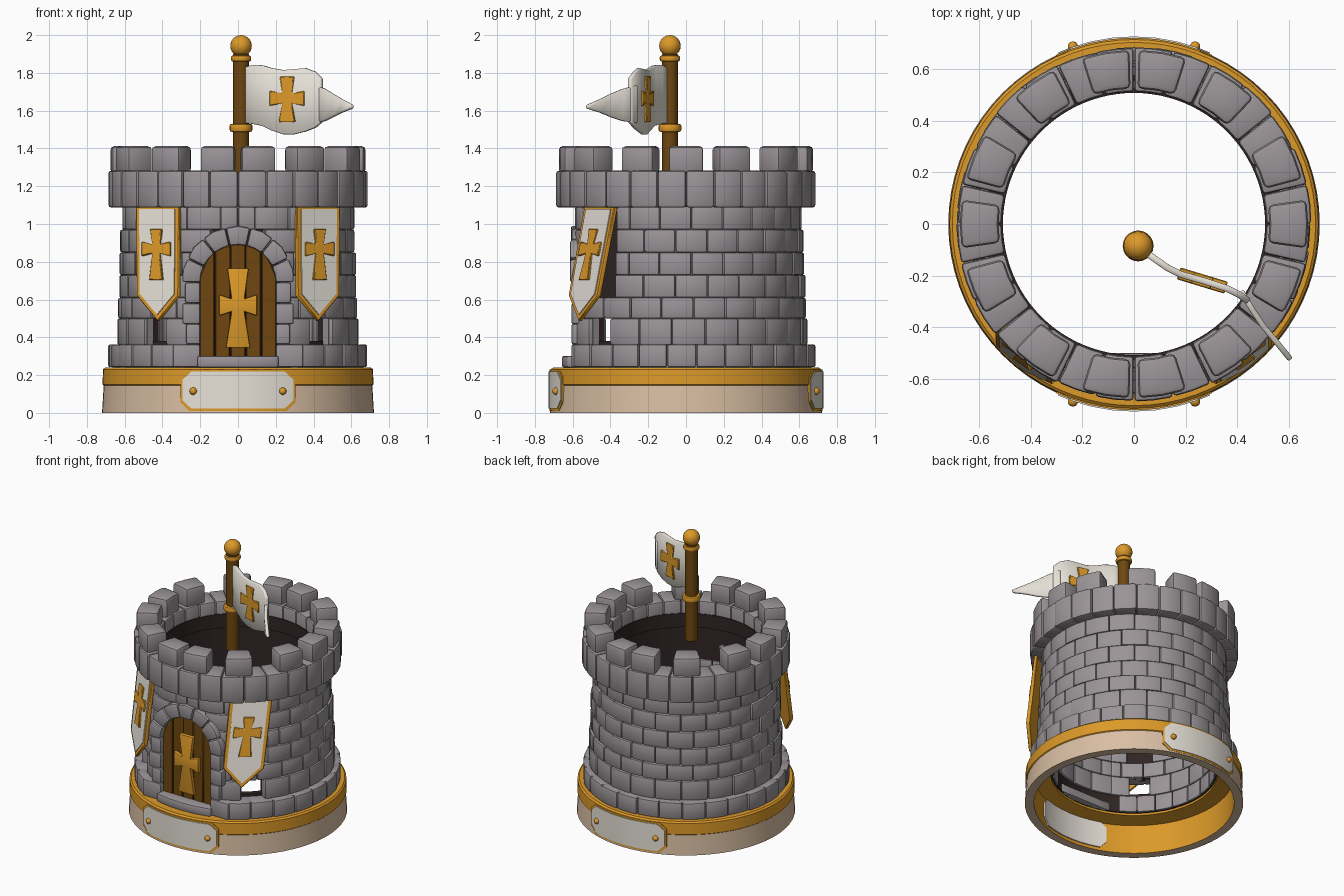
import bpy, bmesh, math, random
from mathutils import Vector as Vec

if "Cube" in bpy.data.objects:
    bpy.data.objects.remove(bpy.data.objects["Cube"])

random.seed(4)
rad = math.radians


def material(name, r, g, b):
    m = bpy.data.materials.new(name)
    m.diffuse_color = (r, g, b, 1)
    m.use_nodes = True
    m.node_tree.nodes["Principled BSDF"].inputs["Base Color"].default_value = m.diffuse_color
    return m


STONE = material("grey_stone", .325, .296, .312)
GOLD = material("gold", .72, .32, .022)
CREAM = material("tan_base", .70, .52, .37)
WHITE = material("off_white_cloth", .83, .785, .71)
WOOD = material("brown_wood", .155, .062, .005)
DARK = material("dark_interior", .03, .018, .018)


def finish(name, bm, mats, bevel=0, segs=2, angle=40):
    bmesh.ops.recalc_face_normals(bm, faces=bm.faces)
    if bevel:
        edges = [e for e in bm.edges if len(e.link_faces) == 2 and e.calc_face_angle() > rad(30)]
        bmesh.ops.bevel(bm, geom=edges, offset=bevel, segments=segs, affect='EDGES',
                        profile=.5, clamp_overlap=True)
    me = bpy.data.meshes.new(name)
    bm.to_mesh(me)
    bm.free()
    for m in mats:
        me.materials.append(m)
    ob = bpy.data.objects.new(name, me)
    bpy.context.collection.objects.link(ob)
    bpy.ops.object.select_all(action='DESELECT')
    bpy.context.view_layer.objects.active = ob
    ob.select_set(True)
    bpy.ops.object.shade_smooth_by_angle(angle=rad(angle))
    return ob


def loft(bm, rings, closed=False, mats=None):
    """Skin a list of equal point loops; cap the ends unless closed."""
    vs = [[bm.verts.new(p) for p in ring] for ring in rings]
    n, k = len(vs), len(vs[0])
    for i in range(n if closed else n - 1):
        a, b = vs[i], vs[(i + 1) % n]
        for j in range(k):
            f = bm.faces.new((a[j], a[(j + 1) % k], b[(j + 1) % k], b[j]))
            if mats:
                f.material_index = mats[j]
    if not closed:
        bm.faces.new(vs[0])
        bm.faces.new(vs[-1])


def prism(bm, pts, n0, n1, o=(0, 0, 0), u=(1, 0, 0), v=(0, 0, 1), n=(0, -1, 0)):
    o, u, v, n = Vec(o), Vec(u), Vec(v), Vec(n)
    loft(bm, [[o + u * x + v * y + n * d for x, y in pts] for d in (n0, n1)])


def polar(r, a, z, ymin=-9):
    return (r * math.cos(rad(a)), max(r * math.sin(rad(a)), ymin), z)


def block(bm, a0, a1, r0, r1, z0, z1, ymin=-9):
    loft(bm, [[polar(r0, a, z0), polar(r1, a, z0, ymin), polar(r1, a, z1, ymin), polar(r0, a, z1)]
              for a in (a0, (a0 + a1) / 2, a1)])


def course(bm, cuts, count, half, r0, r1, z0, z1, jit=.006, gap=.2, front_r0=None, ymin=-9):
    """One row of blocks filling the angle spans given by pairs of cuts."""
    for a, b in zip(cuts[::2], cuts[1::2]):
        m = max(1, round((b - a) / 360 * count))
        step = (b - a) / m
        edges = [a] + [a + (i + (.5 if half else 1)) * step for i in range(m if half else m - 1)] + [b]
        for e0, e1 in zip(edges, edges[1:]):
            inner = front_r0 if front_r0 and math.sin(rad((e0 + e1) / 2)) < 0 else r0
            block(bm, e0 + gap, e1 - gap, inner, r1 + random.uniform(-jit, jit), z0, z1, ymin)


def spans(h, w):
    """Angle spans round the tower leaving a door gap h and two side gaps w."""
    if w == 0:
        return [-90 + h, 270 - h]
    return [-90 + h, -46 - w, -46 + w, 226 - w, 226 + w, 270 - h]


def cross(w, t, b, k, e):
    half = [(e, t), (k, k), (w, e), (w, -e), (k, -k), (e * 1.15, -b)]
    return half + [(-x, y) for x, y in reversed(half)]


# Round base with gold band
bm = bmesh.new()
prof = [(.72, 0), (.711, .145), (.717, .15), (.715, .23), (.704, .24), (.55, .24), (.55, .225), (.66, .21), (.66, 0)]
loft(bm, [[polar(r, i * 360 / 72, z) for r, z in prof] for i in range(72)], True, [0, 1, 1, 1, 1, 1, 1, 1, 0])
finish("base", bm, [CREAM, GOLD])

# Curved plaques front and back, with border and rivets
for label, ang in (("front", -90), ("back", 90)):
    for part, grow, r0, r1, mat in (("plaque_border", .012, .69, .722, GOLD), ("plaque", 0, .69, .727, WHITE),
                                    ("plaque_inside", 0, .652, .662, WHITE)):
        bm = bmesh.new()
        rings = []
        for s in (-.3, -.25, -.17, -.085, 0, .085, .17, .25, .3):
            lo, hi = (.068, .175) if abs(s) > .27 else (.022, .218)
            a = ang + math.degrees((s + math.copysign(grow, s) * (abs(s) > .2)) / .72)
            rings.append([polar(r0, a, lo - grow), polar(r1, a, lo - grow), polar(r1, a, hi + grow), polar(r0, a, hi + grow)])
        loft(bm, rings)
        finish(label + "_" + part, bm, [mat])
    bm = bmesh.new()
    for s in (-1, 1):
        ret = bmesh.ops.create_icosphere(bm, subdivisions=2, radius=.02)
        bmesh.ops.translate(bm, verts=ret['verts'], vec=polar(.728, ang + s * 19, .115))
    finish(label + "_plaque_rivets", bm, [GOLD])

# Dark inner lining of the tower
bm = bmesh.new()
for z0, z1, w in ((.24, .38, 0), (.38, .5, 7), (.5, 1.1, 0)):
    course(bm, spans(0, w), 48, False, .54, .578, z0, z1, 0, 0, None, -.55)
course(bm, spans(0, 0), 48, False, .508, .56, 1.09, 1.19, 0, 0)
finish("tower_lining", bm, [DARK])

# Stone courses of the wall, leaving door, windows and hollows behind the banners
bm, mortar = bmesh.new(), bmesh.new()
course(bm, spans(29, 0), 28, False, .53, .684, .242, .362)
course(mortar, spans(29, 0), 48, False, .56, .665, .24, .36, 0, 0)
zs = [.36, .5, .61, .73, .85, .97, 1.092]
rows = [(23, 7), (23, 0), (23, 9), (22, 9), (13.5, 9), (0, 9)]
for i, (h, w) in enumerate(rows):
    course(bm, spans(h, w), 23, i % 2, .525 if i < 2 else .56, .64 - .005 * i, zs[i], zs[i + 1],
           .005, .12, .525 if i < 4 else None, -.587)
    course(mortar, spans(h, w), 48, False, .57, .618 - .005 * i, zs[i], zs[i + 1], 0, 0, None, -.572)
# Stones seen from inside behind the door
for i in range(4):
    course(bm, [-114, -66], 23, i % 2, .525, .545, zs[i], zs[i + 1], .0, .12)
finish("wall_stones", bm, [STONE], .011)
finish("wall_mortar", mortar, [STONE])

# Parapet ring
bm = bmesh.new()
course(bm, spans(0, 0), 28, False, .513, .685, 1.087, 1.282, .004, .1)
finish("parapet_stones", bm, [STONE], .014)

# Merlons
bm = bmesh.new()
for a in (0, 23, 54.5, 80.5, 99.5, 125.5, 157):
    for b in (a, a + 180):
        block(bm, b - 8, b + 8, .525, .675, 1.27, 1.412)
finish("merlons", bm, [STONE], .02)

# Door surround: arch stones, jambs and doorstep
bm = bmesh.new()
for i in range(7):
    a0, a1 = rad(i * 180 / 7 + .5), rad((i + 1) * 180 / 7 - .5)
    pts = [(r * math.cos(a), .69 + r * math.sin(a)) for r, a in
           ((.2, a0), (.295, a0), (.3, (a0 + a1) / 2), (.295, a1), (.2, a1), (.2, (a0 + a1) / 2))]
    prism(bm, pts, .53, .61 + random.uniform(-.005, .005))
for s in (-1, 1):
    for x1, z0, z1 in ((.345, .242, .362), (.275, .363, .47), (.295, .471, .58), (.28, .581, .69)):
        prism(bm, [(s * .2, z0), (s * x1, z0), (s * x1, z1), (s * .2, z1)], .5, .607)
finish("door_surround", bm, [STONE], .011)
bm = bmesh.new()
loft(bm, [[(x, -.5, .24), (x, y, .24), (x, y, .302), (x, -.5, .302)]
          for x, y in ((-.215, -.63), (-.1, -.652), (0, -.657), (.1, -.652), (.215, -.63))])
finish("doorstep", bm, [STONE], .012)

# Arched plank door
bm = bmesh.new()
for i in range(5):
    x0, x1 = -.205 + i * .082 + .001, -.205 + (i + 1) * .082 - .001
    top = [(x, .69 + math.sqrt(max(0, .206 ** 2 - x * x))) for x in (x1, x1 * .5 + x0 * .5, x0)]
    prism(bm, [(x0, .295), (x1, .295)] + top, .55, .575)
finish("door_planks", bm, [WOOD], .005, 1)
bm = bmesh.new()
prism(bm, cross(.1, .195, .225, .034, .056), .57, .6, (0, 0, .57))
finish("door_cross", bm, [GOLD], .006)

# Hanging banners
for side, s in (("right", 1), ("left", -1)):
    u = Vec((s * .82, .572, 0))
    v = Vec((0, .183, 1))
    n = Vec((s * .56, -.81, .14))
    o = Vec((s * .42, -.45, 1.09))
    fr = dict(o=o, u=u, v=v, n=n)
    bm = bmesh.new()
    prism(bm, [(-.14, 0), (.14, 0), (.135, -.47), (0, -.605), (-.135, -.47)], -.012, .012, **fr)
    finish(side + "_banner_border", bm, [GOLD], .004, 1)
    bm = bmesh.new()
    prism(bm, [(-.115, -.012), (.115, -.012), (.111, -.462), (0, -.572), (-.111, -.462)], .008, .017, **fr)
    finish(side + "_banner_cloth", bm, [WHITE])
    bm = bmesh.new()
    prism(bm, cross(.092, .105, .165, .024, .038), .012, .03, o=o - v * .225, u=u, v=v, n=n)
    finish(side + "_banner_cross", bm, [GOLD], .004, 1)

# Flag pole, collars and ball
PX, PY = .016, -.085


def cyl(bm, r, z0, z1):
    ret = bmesh.ops.create_cone(bm, cap_ends=True, segments=20, radius1=r, radius2=r, depth=z1 - z0)
    bmesh.ops.translate(bm, verts=ret['verts'], vec=(PX, PY, (z0 + z1) / 2))


bm = bmesh.new()
cyl(bm, .042, 1.2, 1.9)
finish("flag_pole", bm, [WOOD], .004, 1)
bm = bmesh.new()
cyl(bm, .054, 1.86, 1.892)
cyl(bm, .06, 1.488, 1.53)
finish("pole_collars", bm, [GOLD], .01)
bm = bmesh.new()
bmesh.ops.create_uvsphere(bm, u_segments=20, v_segments=12, radius=.057)
bmesh.ops.translate(bm, verts=bm.verts, vec=(PX, PY, 1.943))
finish("pole_ball", bm, [GOLD])


# Waving flag and its tail: columns of x, y, low z, high z
def cloth(name, cols, t):
    bm = bmesh.new()
    rings = []
    for i, (x, y, lo, hi) in enumerate(cols):
        p, q = cols[max(i - 1, 0)], cols[min(i + 1, len(cols) - 1)]
        d = Vec((q[1] - p[1], p[0] - q[0], 0)).normalized() * t
        c = Vec((x, y, 0))
        rings.append([c + d + Vec((0, 0, lo)), c + d + Vec((0, 0, hi)),
                      c - d + Vec((0, 0, hi)), c - d + Vec((0, 0, lo))])
    loft(bm, rings)
    finish(name, bm, [WHITE], .005, 1, 50)


cloth("flag", [(.04, -.105, 1.535, 1.83), (.08, -.135, 1.53, 1.842), (.13, -.17, 1.52, 1.84), (.18, -.195, 1.495, 1.825),
               (.24, -.212, 1.475, 1.815), (.3, -.23, 1.475, 1.82), (.36, -.25, 1.49, 1.825), (.41, -.275, 1.51, 1.805),
               (.445, -.3, 1.54, 1.77)], .013)
cloth("flag_tail", [(.415, -.26, 1.535, 1.735), (.46, -.335, 1.545, 1.715), (.5, -.395, 1.565, 1.69),
                    (.55, -.455, 1.59, 1.66), (.607, -.525, 1.612, 1.63)], .011)
bm = bmesh.new()
prism(bm, cross(.096, .115, .125, .026, .04), -.024, .024, (.265, -.219, 1.665), (.957, -.29, 0), (0, 0, 1), (-.29, -.957, 0))
finish("flag_cross", bm, [GOLD], .004, 1)
